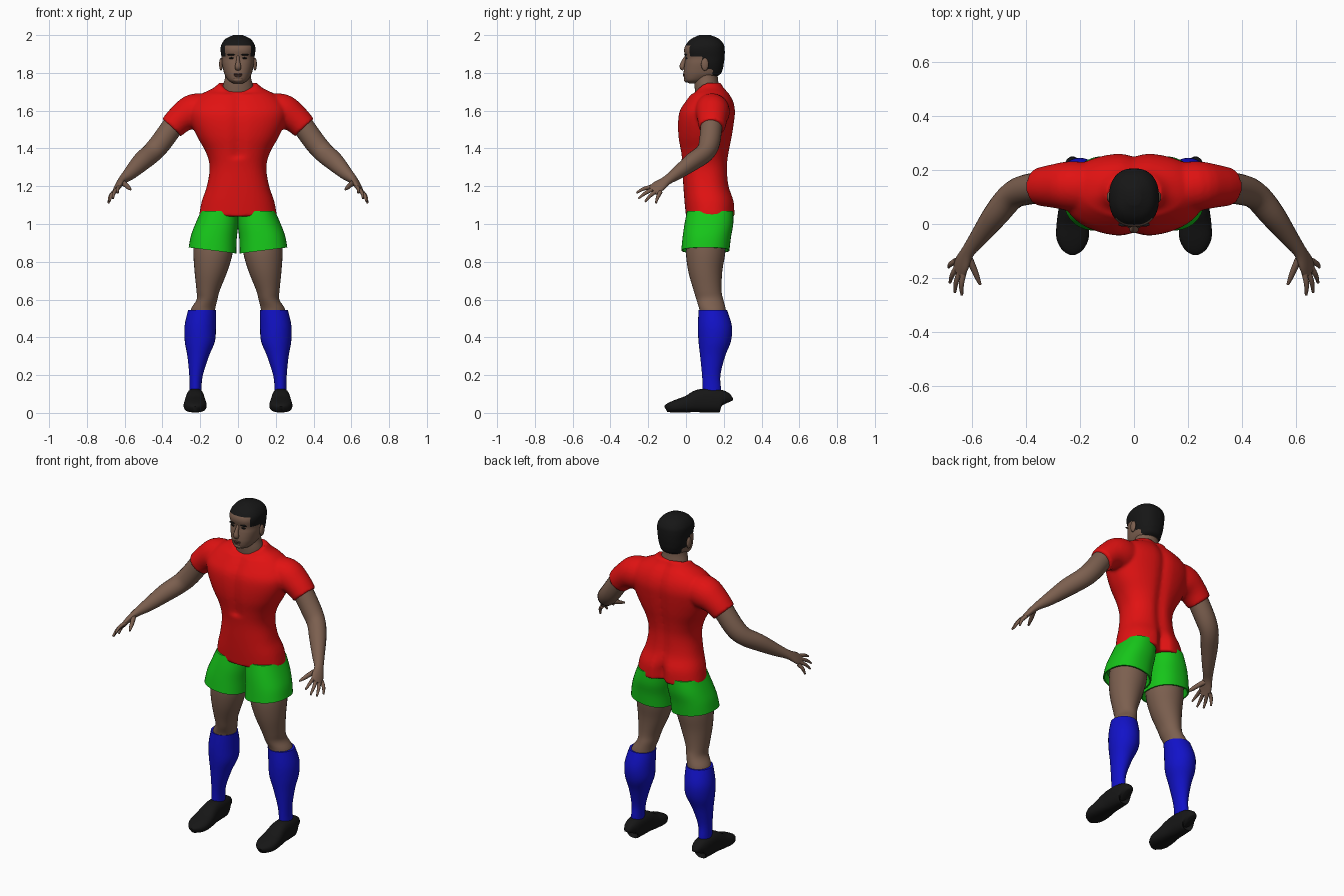
import bpy, bmesh
from math import sin, cos, pi, exp, copysign
from mathutils import Vector

cube = bpy.data.objects.get("Cube")
if cube:
    bpy.data.objects.remove(cube)


def material(name, r, g, b):
    m = bpy.data.materials.new(name)
    m.use_nodes = True
    m.diffuse_color = (r, g, b, 1)
    bsdf = m.node_tree.nodes["Principled BSDF"]
    bsdf.inputs["Base Color"].default_value = (r, g, b, 1)
    bsdf.inputs["Roughness"].default_value = 0.8
    return m


SKIN = material("brown skin", 0.2, 0.115, 0.078)
BLACK = material("black", 0.008, 0.008, 0.008)
RED = material("red cloth", 0.75, 0.006, 0.006)
GREEN = material("green cloth", 0.008, 0.56, 0.01)
BLUE = material("blue cloth", 0.006, 0.006, 0.58)
LIP = material("dark lip", 0.11, 0.05, 0.038)


def smooth(keys, steps=4):
    """Catmull-Rom interpolation of section tuples."""
    out = []
    for i in range(len(keys) - 1):
        a, b, c, d = (keys[max(0, min(len(keys) - 1, i + k))] for k in (-1, 0, 1, 2))
        for j in range(steps):
            t = j / steps
            out.append([0.5 * (2 * q + (r - p) * t + (2 * p - 5 * q + 4 * r - s) * t * t
                               + (3 * q - p - 3 * r + s) * t ** 3)
                        for p, q, r, s in zip(a, b, c, d)])
    return out + [list(keys[-1])]


def oval(n, power):
    for k in range(n):
        c, s = cos(2 * pi * k / n), sin(2 * pi * k / n)
        yield copysign(abs(c) ** (2 / power), c), copysign(abs(s) ** (2 / power), s)


def column(keys, side=1, power=2.0, n=32, steps=4, post=None, rim=False):
    """Stacked level sections: z, centre x, half width, front y, back y."""
    rings = []
    for z, cx, rx, yf, yb in smooth(keys, steps):
        cy, ry = (yf + yb) / 2, (yb - yf) / 2
        ring = [Vector((side * cx + rx * u, cy + ry * v, z)) for u, v in oval(n, power)]
        rings.append([post(p, cy, ry) for p in ring] if post else ring)
    if rim:  # hollow hem folded back inside
        mid = sum(rings[-1], Vector()) / n
        for k, lift in ((0.94, 0), (0.9, 0.04)):
            rings.append([mid + (p - mid) * k + Vector((0, 0, lift)) for p in rings[-1]])
    return rings


def tube(keys, side=1, across=(0, 1, 0), power=2.0, n=20, steps=4):
    """Sections square to a path: x, y, z, radius along 'across', other radius."""
    ks = smooth(keys, steps)
    pts = [Vector((side * k[0], k[1], k[2])) for k in ks]
    hint = Vector((side * across[0], across[1], across[2]))
    rings = []
    for i, k in enumerate(ks):
        t = (pts[min(i + 1, len(pts) - 1)] - pts[max(i - 1, 0)]).normalized()
        u = (hint - t * hint.dot(t)).normalized()
        v = t.cross(u)
        rings.append([pts[i] + u * k[3] * a + v * k[4] * b for a, b in oval(n, power)])
    return rings


def build(name, lofts, *mats, rule=None):
    bm = bmesh.new()
    for rings in lofts:
        vs = [[bm.verts.new(p) for p in r] for r in rings]
        n = len(vs[0])
        for a, b in zip(vs, vs[1:]):
            for k in range(n):
                bm.faces.new((a[k], a[(k + 1) % n], b[(k + 1) % n], b[k]))
        bm.faces.new(vs[0])
        bm.faces.new(vs[-1])
    bmesh.ops.recalc_face_normals(bm, faces=bm.faces)
    if rule:
        for f in bm.faces:
            f.material_index = rule(f.calc_center_median())
    return finish(name, bm, mats)


def finish(name, bm, mats):
    me = bpy.data.meshes.new(name)
    bm.to_mesh(me)
    bm.free()
    ob = bpy.data.objects.new(name, me)
    bpy.context.collection.objects.link(ob)
    for m in mats:
        me.materials.append(m)
    bpy.ops.object.select_all(action='DESELECT')
    ob.select_set(True)
    bpy.context.view_layer.objects.active = ob
    bpy.ops.object.shade_smooth_by_angle(angle=0.9)
    return ob


def blob(name, mat, centre, size):
    bm = bmesh.new()
    bmesh.ops.create_uvsphere(bm, u_segments=16, v_segments=10, radius=1)
    for v in bm.verts:
        v.co = Vector(c + a * s for c, a, s in zip(centre, v.co, size))
    return finish(name, bm, [mat])


# Shirt: torso with muscle creases and a scooped collar, fused with the sleeves
def shirt_shape(p, cy, ry):
    crease = exp(-(p.x / 0.03) ** 2)
    if p.y < cy:
        p.y += 0.014 * crease * (p.z > 1.35)
        if p.z > 1.69:
            p.z -= 0.06 * ((cy - p.y) / ry) ** 2 * (p.z - 1.69) / 0.055
    else:
        p.y -= (0.014 + 0.03 * max(0, min(1, (1.17 - p.z) / 0.08))) * crease
    return p


torso = column([(1.04, 0, .207, .0, .262), (1.12, 0, .192, -.008, .257), (1.2, 0, .165, -.014, .23),
                (1.3, 0, .15, -.02, .222), (1.38, 0, .17, -.03, .23), (1.46, 0, .215, -.043, .245),
                (1.54, 0, .25, -.045, .257), (1.6, 0, .26, -.035, .262), (1.65, 0, .235, -.004, .252),
                (1.69, 0, .19, .025, .23), (1.72, 0, .13, .035, .205), (1.748, 0, .1, .042, .19)],
               power=2.3, n=64, post=shirt_shape)
sleeve = [(.12, .13, 1.6, .09, .085), (.23, .14, 1.595, .092, .095),
          (.3, .14, 1.56, .08, .077), (.352, .137, 1.51, .07, .068)]
shirt = build("shirt", [torso] + [tube(sleeve, s, n=32) for s in (1, -1)], RED)
remesh = shirt.modifiers.new("fuse", 'REMESH')
remesh.mode = 'VOXEL'
remesh.voxel_size = 0.009
remesh.use_smooth_shade = True
soften = shirt.modifiers.new("soften", 'SMOOTH')
soften.factor = 0.5
soften.iterations = 4

# Head and neck, with hair chosen by a hairline rule
build("neck", [column([(1.6, 0, .085, .06, .18), (1.72, 0, .081, .046, .175),
                       (1.78, 0, .068, .045, .168), (1.86, 0, .064, .05, .17)])], SKIN)


def hair(p):
    line = ((.02, 1.945), (.09, 1.885), (.105, 1.85), (.14, 1.82))
    return int(p.z > next((z for y, z in line if p.y < y), 1.785))


build("head", [column([(1.745, 0, .025, .015, .06), (1.76, 0, .05, -.005, .11), (1.79, 0, .07, -.012, .178),
                       (1.82, 0, .079, -.011, .194), (1.85, 0, .085, -.007, .2), (1.88, 0, .087, -.003, .204),
                       (1.92, 0, .092, -.01, .205), (1.95, 0, .088, .0, .2),
                       (1.98, 0, .066, .028, .175), (2.0, 0, .025, .07, .13)],
                      power=2.35, n=64, steps=6)], SKIN, BLACK, rule=hair)
build("nose", [tube([(0, .004, 1.89, .008, .008), (0, -.012, 1.86, .01, .012), (0, -.02, 1.832, .017, .014),
                     (0, -.012, 1.817, .012, .008)], across=(1, 0, 0))], SKIN)
blob("upper_lip", LIP, (0, -.011, 1.793), (.025, .006, .005))
blob("lower_lip", LIP, (0, -.01, 1.785), (.02, .007, .005))
blob("chin", SKIN, (0, .004, 1.765), (.028, .016, .016))
for s, tag in ((1, "left"), (-1, "right")):
    blob(tag + "_eye", BLACK, (s * .034, .003, 1.878), (.013, .007, .005))
    blob(tag + "_eyebrow", BLACK, (s * .036, -.002, 1.896), (.022, .008, .004))
    blob(tag + "_ear", SKIN, (s * .09, .1, 1.845), (.01, .02, .034))

# Limbs and clothing, repeated for both sides
SPREAD = (.45, .75, -.45)
for s, tag in ((1, "left"), (-1, "right")):
    # Arm and palm in one sweep, then fingers and thumb
    build(tag + "_arm", [tube([(.33, .136, 1.54, .058, .058), (.405, .125, 1.435, .056, .057),
                               (.455, .1, 1.378, .05, .054), (.51, .035, 1.33, .046, .05),
                               (.57, -.045, 1.27, .034, .036), (.612, -.1, 1.232, .027, .022),
                               (.635, -.145, 1.2, .037, .016), (.647, -.178, 1.176, .034, .012)],
                              s, SPREAD)], SKIN)
    tips = {"index": (.636, -.262, 1.165), "middle": (.662, -.252, 1.135),
            "ring": (.68, -.217, 1.118), "little": (.685, -.16, 1.11)}
    for i, (finger, tip) in enumerate(tips.items()):
        root = Vector((.628, -.175, 1.198)).lerp(Vector((.657, -.135, 1.17)), i / 3)
        mid = root.lerp(Vector(tip), .55) + Vector((.005, 0, .007))
        build(f"{tag}_{finger}_finger", [tube([(*root, .011, .011), (*mid, .0095, .0095),
                                               (*tip, .005, .005)], s, SPREAD, n=12)], SKIN)
    build(tag + "_thumb", [tube([(.615, -.115, 1.222, .016, .014), (.592, -.165, 1.205, .013, .012),
                                 (.58, -.195, 1.193, .011, .01), (.568, -.224, 1.183, .005, .005)],
                                s, SPREAD, n=12)], SKIN)

    # Shorts leg with a slanted hem
    def slant(p, cy, ry):
        p.z += .12 * (s * p.x - .135) * max(0, 1.05 - p.z) / .18
        return p
    build(tag + "_shorts_leg", [column([(1.07, .098, .098, .006, .25), (1.0, .112, .113, -.008, .25),
                                        (.93, .128, .121, -.018, .238), (.86, .135, .126, -.025, .23)],
                                       s, 2.3, 40, post=slant, rim=True)], GREEN)
    # Leg and sock
    build(tag + "_leg", [column([(.95, .13, .1, .01, .21), (.85, .132, .104, .0, .208),
                                 (.75, .143, .087, .012, .192), (.65, .158, .062, .04, .188),
                                 (.6, .164, .055, .055, .197), (.55, .185, .064, .07, .21),
                                 (.5, .19, .064, .075, .215)], s)], SKIN)
    build(tag + "_sock", [column([(.545, .19, .074, .067, .217), (.46, .2, .083, .063, .243),
                                  (.38, .202, .08, .066, .238), (.3, .211, .057, .075, .207),
                                  (.2, .222, .036, .085, .182), (.13, .225, .032, .088, .185),
                                  (.08, .225, .035, .09, .185)], s)], BLUE)
    # Shoe swept from heel to toe: y, half width, height
    shoe = [(.207, .018, .09), (.195, .04, .115), (.14, .047, .126), (.07, .05, .122),
            (.01, .058, .09), (-.05, .06, .068), (-.09, .042, .05), (-.107, .016, .034)]
    build(tag + "_shoe", [tube([(.227, y, h / 2 + .002, w, h / 2) for y, w, h in shoe],
                               s, (1, 0, 0), 2.6, 28)], BLACK)
